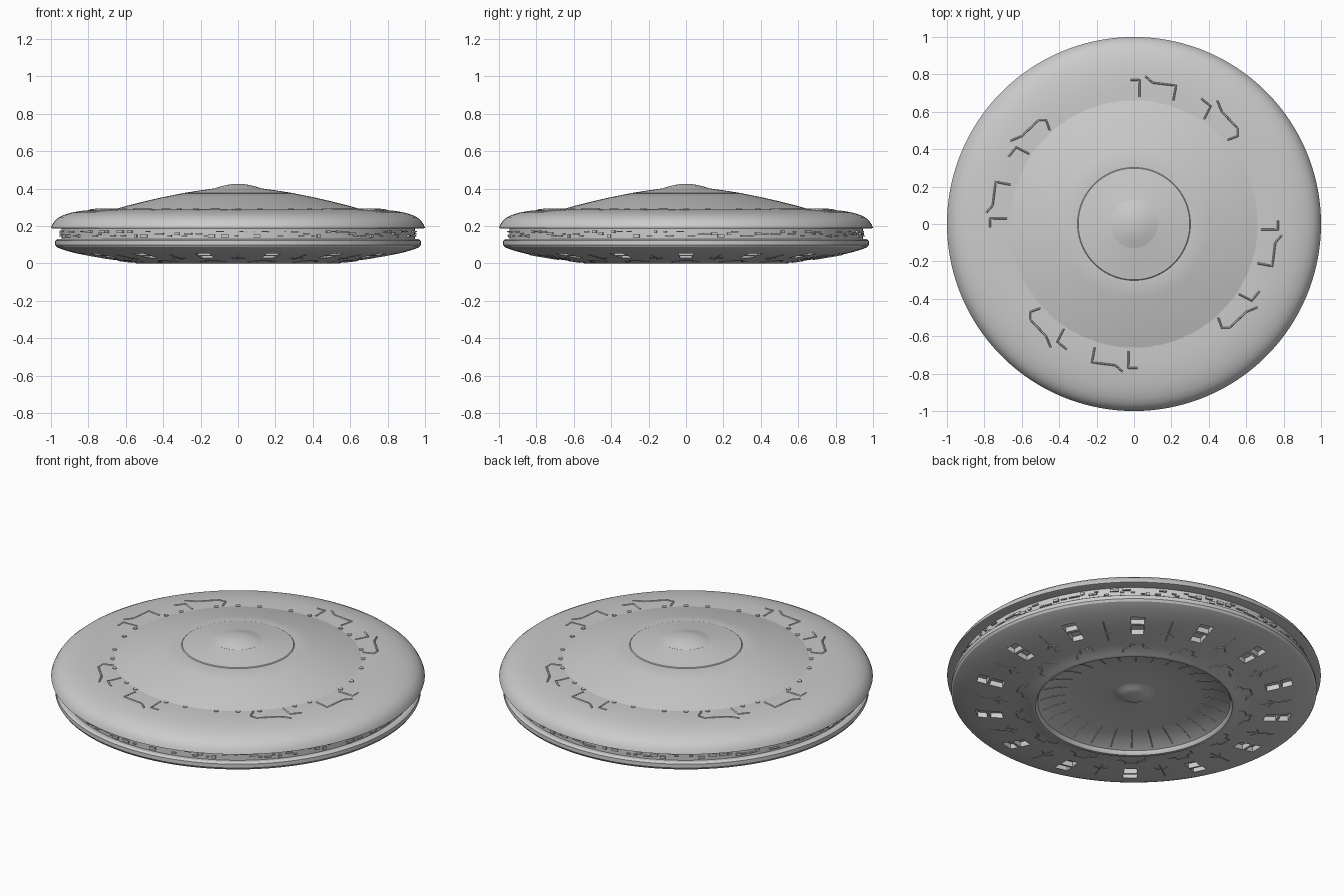
import bpy, bmesh, math, random
from mathutils import Matrix, Vector

if "Cube" in bpy.data.objects:
    bpy.data.objects.remove(bpy.data.objects["Cube"])

random.seed(4)
SEG = 140          # 14 windows, 10 segments each
TAU = 2 * math.pi


def finish(bm, name, angle=32):
    me = bpy.data.meshes.new(name)
    bm.to_mesh(me)
    bm.free()
    ob = bpy.data.objects.new(name, me)
    bpy.context.collection.objects.link(ob)
    bpy.ops.object.select_all(action='DESELECT')
    ob.select_set(True)
    bpy.context.view_layer.objects.active = ob
    bpy.ops.object.shade_smooth_by_angle(angle=math.radians(angle))
    return ob


def lathe(profile):
    """Revolve (r, z) points, listed top to bottom on the outside."""
    bm = bmesh.new()
    rings = []
    for r, z in profile:
        if r == 0:
            rings.append([bm.verts.new((0, 0, z))] * SEG)
        else:
            rings.append([bm.verts.new((r * math.cos(TAU * j / SEG), r * math.sin(TAU * j / SEG), z))
                          for j in range(SEG)])
    grid = {}
    for i in range(len(rings) - 1):
        for j in range(SEG):
            k = (j + 1) % SEG
            quad = [rings[i][j], rings[i + 1][j], rings[i + 1][k], rings[i][k]]
            grid[i, j] = bm.faces.new(list(dict.fromkeys(quad)))
    return bm, grid


def height(profile, r):
    pts = sorted(profile)
    for (r0, z0), (r1, z1) in zip(pts, pts[1:]):
        if r0 <= r <= r1 and r1 > r0:
            return z0 + (z1 - z0) * (r - r0) / (r1 - r0)
    return pts[-1][1]


def lines(name, paths, profile, depth, lift=0.0):
    """Thin pipes that follow a revolved surface; paths hold (x, y) points."""
    cu = bpy.data.curves.new(name, 'CURVE')
    cu.dimensions = '3D'
    cu.bevel_depth = depth
    cu.bevel_resolution = 0
    cu.use_fill_caps = True
    for path in paths:
        sp = cu.splines.new('POLY')
        dense = []
        for a, b in zip(path, path[1:]):
            dense += [Vector(a).lerp(Vector(b), t / 4) for t in range(4)]
        dense.append(Vector(path[-1]))
        sp.points.add(len(dense) - 1)
        for p, v in zip(sp.points, dense):
            p.co = (v.x, v.y, height(profile, v.length) + lift, 1)
    ob = bpy.data.objects.new(name, cu)
    bpy.context.collection.objects.link(ob)
    return ob


def polar(r, a):
    return (r * math.cos(a), r * math.sin(a))


def turn(path, a):
    c, s = math.cos(a), math.sin(a)
    return [(x * c - y * s, x * s + y * c) for x, y in path]


# Upper hull rim
rim = [(0.64, 0.289), (0.72, 0.289), (0.78, 0.287), (0.84, 0.281), (0.89, 0.272), (0.93, 0.26),
       (0.96, 0.245), (0.98, 0.228), (0.993, 0.208), (1.0, 0.19), (0.99, 0.187), (0.94, 0.187)]
finish(lathe(rim)[0], "upper_hull")

# Dome with a shallow seam, and its cap
dome = [(0.12, 0.402), (0.2, 0.391), (0.298, 0.376), (0.302, 0.372), (0.308, 0.373), (0.4, 0.355),
        (0.5, 0.332), (0.58, 0.312), (0.665, 0.288)]
finish(lathe(dome)[0], "dome")
cap = [(0, 0.425), (0.03, 0.424), (0.06, 0.42), (0.095, 0.411), (0.128, 0.401), (0.13, 0.396)]
finish(lathe(cap)[0], "dome_cap")

# Recessed waist band
finish(lathe([(0.945, 0.19), (0.945, 0.125)])[0], "waist_band")

# Lower hull, lip and recessed dish, with two-pane window pockets
lower = [(0.92, 0.13), (0.965, 0.13), (0.977, 0.122), (0.978, 0.1), (0.97, 0.088), (0.95, 0.079),
         (0.91, 0.066), (0.86, 0.053), (0.805, 0.042), (0.79, 0.0395), (0.72, 0.028), (0.64, 0.016),
         (0.55, 0.004)]
dish = [(0.543, 0.0), (0.527, 0.0), (0.52, 0.008), (0.515, 0.022), (0.48, 0.04), (0.42, 0.058),
        (0.34, 0.071), (0.24, 0.078), (0.12, 0.08), (0.095, 0.077), (0.075, 0.066), (0.045, 0.058), (0, 0.055)]
bm, grid = lathe(lower + dish)
for row in (7, 9):
    for w in range(14):
        fs = [grid[row, (w * 10 + d) % SEG] for d in (-1, 0)]
        res = bmesh.ops.extrude_face_region(bm, geom=fs)
        vs = [g for g in res['geom'] if isinstance(g, bmesh.types.BMVert)]
        bmesh.ops.translate(bm, verts=vs, vec=(0, 0, 0.03))
        bmesh.ops.delete(bm, geom=[f for f in fs if f.is_valid], context='FACES_ONLY')
finish(bm, "lower_hull")

# Panel lines around the dome, one quarter repeated four times
quarter = [[(-0.02, 0.77), (0.03, 0.77), (0.03, 0.68)],
           [(0.06, 0.79), (0.10, 0.755), (0.225, 0.74), (0.21, 0.66)],
           [(0.36, 0.67), (0.41, 0.63), (0.375, 0.56)],
           [(0.445, 0.66), (0.47, 0.6), (0.555, 0.51), (0.555, 0.47), (0.5, 0.45)]]
top_paths = [turn(p, q * math.pi / 2) for q in range(4) for p in quarter]
lines("upper_panel_lines", top_paths, rim, 0.005)

# Small studs at the foot of the dome
bm = bmesh.new()
for q in range(4):
    for deg in (45, 55, 72, 80, 100, 110, 125):
        x, y = polar(0.67, math.radians(deg + 90 * q - 10))
        bmesh.ops.create_cone(bm, cap_ends=True, segments=10, radius1=0.013, radius2=0.013, depth=0.012,
                              matrix=Matrix.Translation((x, y, 0.287)))
finish(bm, "dome_studs")

# Fine lines under the hull: spokes between windows, brackets round the lip
under = []
for w in range(14):
    a = TAU * (w + 0.5) / 14
    under.append([polar(0.68, a), polar(0.84, a)])
    under.append([polar(0.72, a - 0.05), polar(0.75, a)])
    under.append([polar(0.72, a + 0.05), polar(0.75, a)])
    b = TAU * w / 14
    under.append([polar(0.57, b - 0.13), polar(0.6, b - 0.12), polar(0.61, b - 0.06), polar(0.64, b - 0.05),
                  polar(0.64, b + 0.05), polar(0.61, b + 0.06), polar(0.6, b + 0.12)])
lines("lower_panel_lines", under, lower, 0.0035)

# Radial ribs in the dish
ribs = [[polar(0.37, TAU * k / 28), polar(0.5, TAU * k / 28)] for k in range(28)]
lines("dish_ribs", ribs, dish, 0.003)

# Small equipment blocks on the waist band
bm = bmesh.new()
for k in range(150):
    a = TAU * (k + random.uniform(-0.3, 0.3)) / 150
    x, y = polar(0.946, a)
    size = (random.uniform(0.012, 0.024), random.uniform(0.015, 0.045), random.choice((0.005, 0.008, 0.014)))
    m = (Matrix.Translation((x, y, random.choice((0.147, 0.158, 0.17))))
         @ Matrix.Rotation(a, 4, 'Z') @ Matrix.Diagonal((*size, 1)))
    bmesh.ops.create_cube(bm, size=1, matrix=m)
finish(bm, "waist_blocks")
